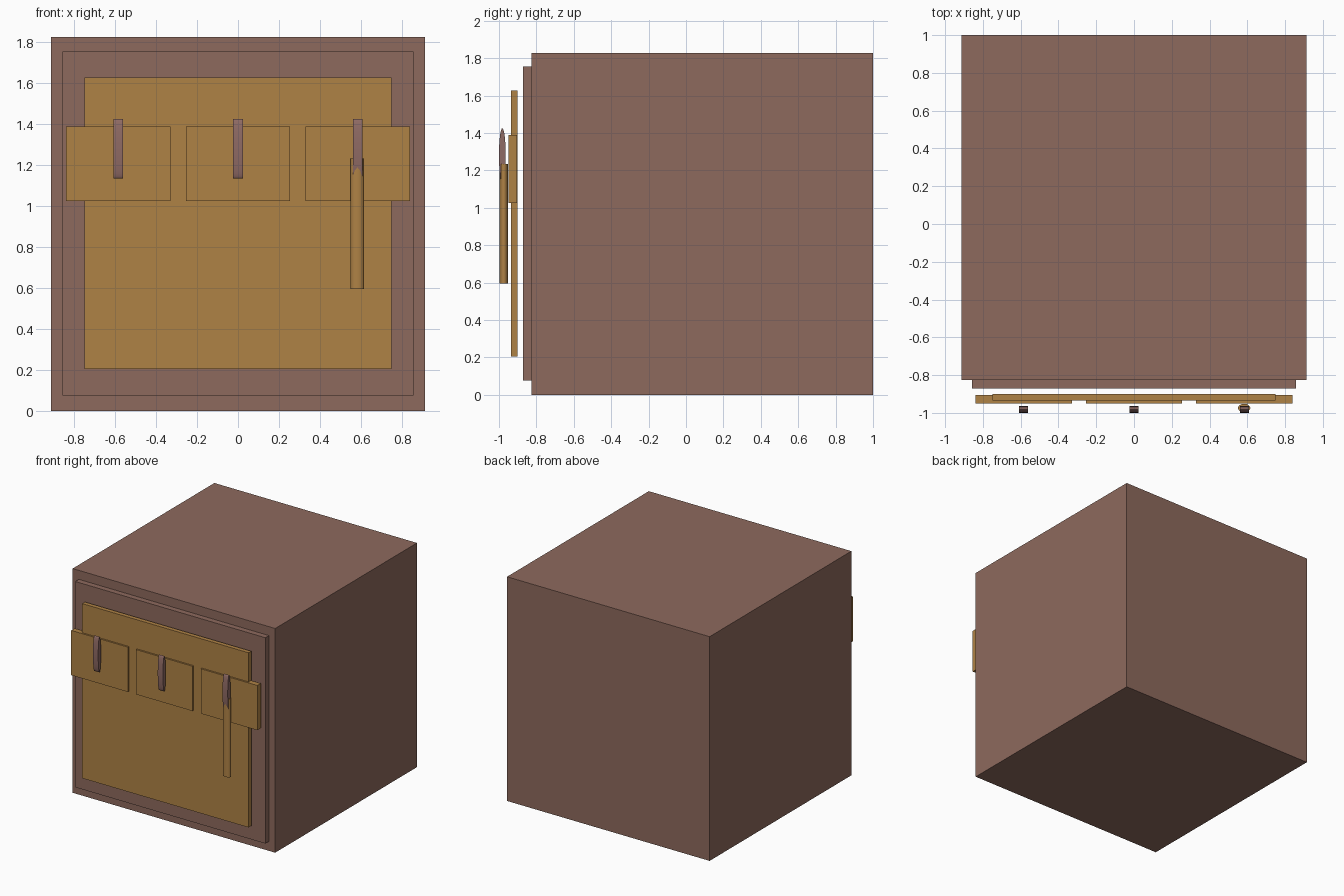
import bpy
import math

if "Cube" in bpy.data.objects:
    bpy.data.objects.remove(bpy.data.objects["Cube"])


def material(name, rgb):
    m = bpy.data.materials.new(name)
    m.diffuse_color = (*rgb, 1)
    m.use_nodes = True
    m.node_tree.nodes["Principled BSDF"].inputs["Base Color"].default_value = m.diffuse_color
    return m


BROWN = material("dusty brown", (0.268, 0.143, 0.110))
GOLD = material("golden tan", (0.430, 0.224, 0.060))
MAUVE = material("mauve brown", (0.275, 0.145, 0.128))


def box(name, lo, hi, mat):
    center = [(a + b) / 2 for a, b in zip(lo, hi)]
    bpy.ops.mesh.primitive_cube_add(size=1, location=center)
    ob = bpy.context.object
    ob.name = name
    ob.scale = [b - a for a, b in zip(lo, hi)]
    bpy.ops.object.transform_apply(location=False, rotation=False, scale=True)
    ob.data.materials.append(mat)
    return ob


def cylinder(name, center, size, axis, sides, mat):
    rot = (0, math.pi / 2, 0) if axis == "x" else (0, 0, 0)
    bpy.ops.mesh.primitive_cylinder_add(vertices=sides, radius=0.5, depth=1,
                                        location=center, rotation=rot)
    ob = bpy.context.object
    ob.name = name
    bpy.ops.object.transform_apply(location=False, rotation=True, scale=False)
    ob.scale = size
    bpy.ops.object.transform_apply(location=False, rotation=False, scale=True)
    ob.data.materials.append(mat)
    bpy.ops.object.shade_smooth_by_angle(angle=math.radians(35))
    return ob


# Main block and the raised front panel
box("body", (-0.913, -0.825, 0), (0.913, 1.0, 1.827), BROWN)
box("front_panel", (-0.857, -0.871, 0.077), (0.857, -0.825, 1.754), BROWN)

# Floating board in front
box("front_board", (-0.75, -0.935, 0.204), (0.75, -0.90, 1.627), GOLD)

# Three plaques, each with a flattened disc hook
for i, x in enumerate((-0.584, 0, 0.584)):
    box(f"plaque_{i + 1}", (x - 0.255, -0.949, 1.025), (x + 0.255, -0.904, 1.39), GOLD)
    cylinder(f"hook_{i + 1}", (x, -0.982, 1.28), (0.047, 0.036, 0.29), "x", 32, MAUVE)

# Rod hanging from the right hook
cylinder("hanging_rod", (0.583, -0.974, 0.914), (0.066, 0.044, 0.639), "z", 16, GOLD)
